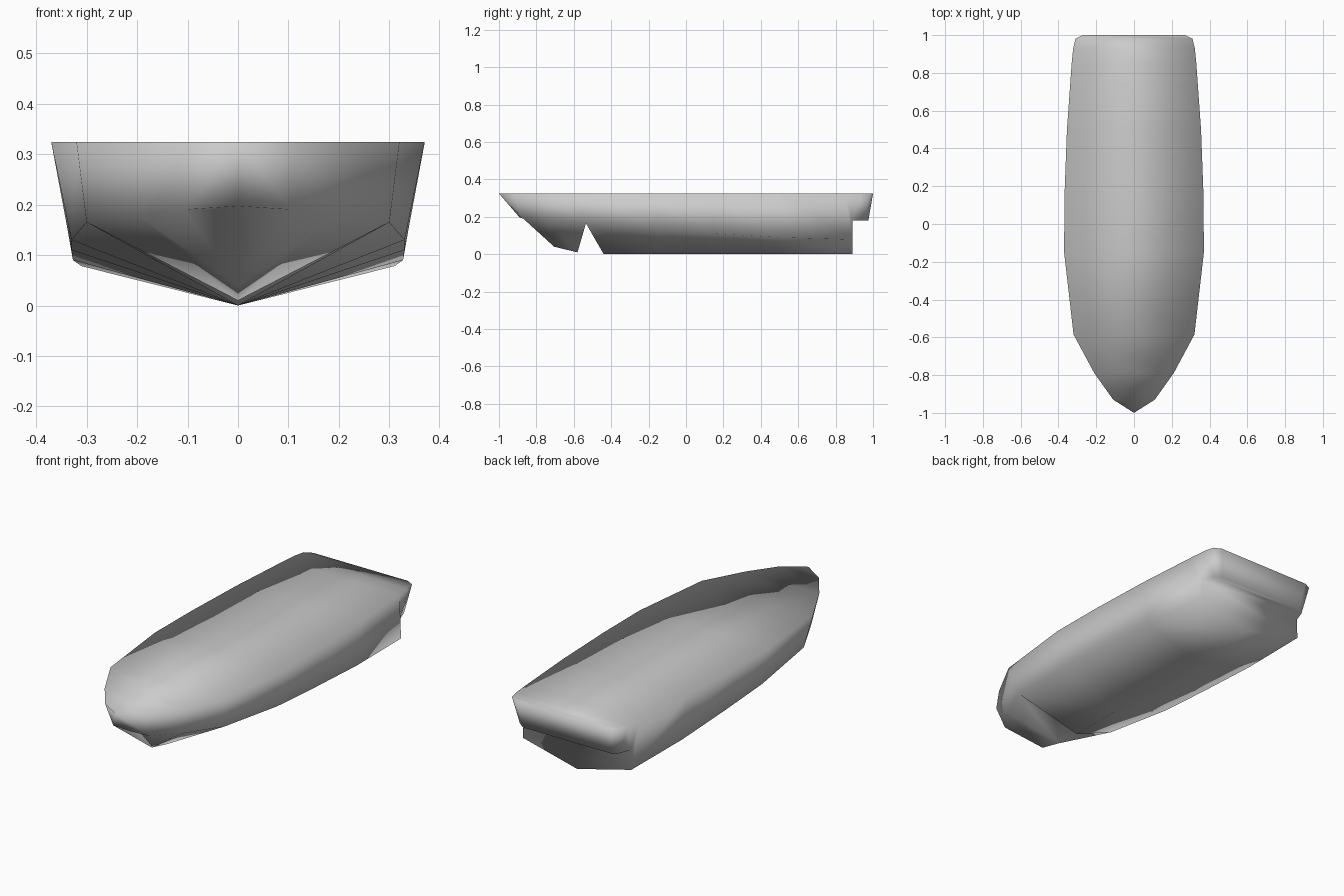
import bpy, bmesh
from mathutils import Vector as V

cube = bpy.data.objects.get("Cube")
if cube:
    bpy.data.objects.remove(cube, do_unlink=True)

grey = bpy.data.materials.new("hull_grey")
grey.use_nodes = True
colour = (0.6, 0.6, 0.6, 1)
grey.diffuse_color = colour
grey.node_tree.nodes["Principled BSDF"].inputs["Base Color"].default_value = colour

TOP = 0.324
bm = bmesh.new()


def mirrored(points):
    return [V((-p.x, p.y, p.z)) for p in points]


def face(points):
    bm.faces.new([bm.verts.new(p) for p in points])


def strip(row_a, row_b):
    """Skin two rows of points with quads."""
    for i in range(len(row_a) - 1):
        face((row_a[i], row_b[i], row_b[i + 1], row_a[i + 1]))


# Sheer line and lower edge of the topsides, bow to stern
sheer = [V((x, y, TOP)) for x, y in (
    (0, -1), (.11, -.93), (.21, -.79), (.32, -.585), (.37, -.15), (.368, .15),
    (.355, .5), (.33, .85), (.322, .93), (.31, .98), (.27, 1))]
chine = [V(p) for p in (
    (0, -.89, .197), (.105, -.87, .19), (.2, -.74, .18), (.3, -.535, .165),
    (.33, -.15, .13), (.33, .15, .11), (.327, .5, .09), (.31, .89, .078),
    (.306, .89, .18), (.285, .95, .18), (.25, .975, .18))]
keel = [V((0, y, 0)) for y in (-.44, -.15, .15, .5, .89)]
forefoot = [V((0, -.84, .19)), V((0, -.705, .04)), V((0, -.58, .01))]

# Both sides: topsides, aft bottom, forefoot and the step under the stem
for edge_top, edge_low in ((sheer, chine), (mirrored(sheer), mirrored(chine))):
    strip(edge_top, edge_low)
    strip(edge_low[3:8], keel)
    strip(edge_low[1:4], forefoot)
    face((edge_low[0], edge_low[1], forefoot[0]))

# Across the hull: flush deck, stern counter, upper transom
far_sheer, far_chine = mirrored(sheer), mirrored(chine)
strip(sheer, far_sheer)
strip(chine[8:], far_chine[8:])
face((sheer[-1], chine[-1], far_chine[-1], far_sheer[-1]))

# Lower transom and the two walls of the notch behind the forefoot
face((keel[-1], chine[7], chine[8], far_chine[8], far_chine[7]))
for tip in (forefoot[-1], keel[0]):
    face((chine[3], far_chine[3], tip))

# Weld into one smooth closed body
bmesh.ops.remove_doubles(bm, verts=bm.verts, dist=0.0005)
bmesh.ops.recalc_face_normals(bm, faces=bm.faces)
mesh = bpy.data.meshes.new("hull")
bm.to_mesh(mesh)
bm.free()
mesh.materials.append(grey)
for polygon in mesh.polygons:
    polygon.use_smooth = True
hull = bpy.data.objects.new("hull", mesh)
bpy.context.collection.objects.link(hull)
